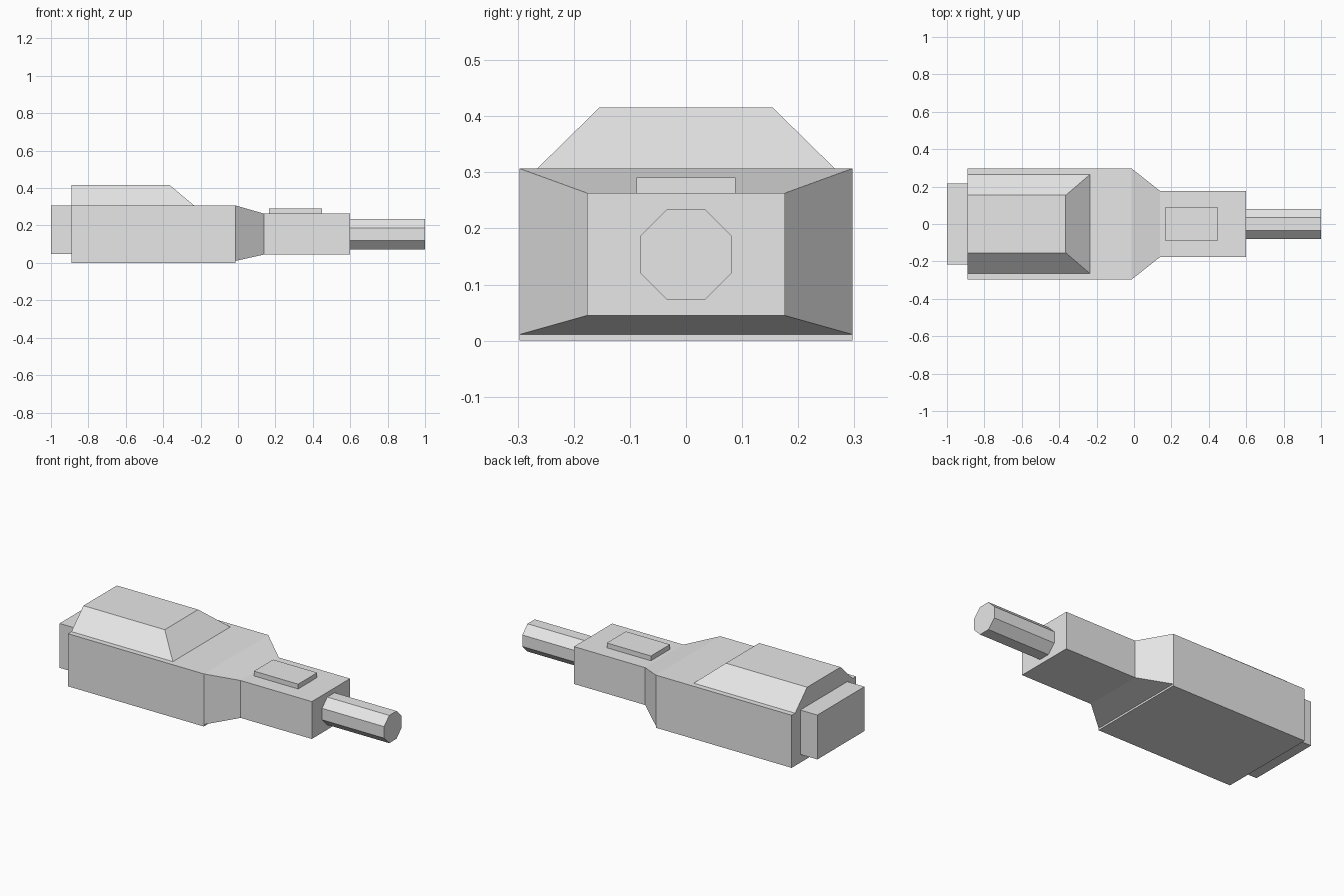
import bpy, bmesh, math

if "Cube" in bpy.data.objects:
    bpy.data.objects.remove(bpy.data.objects["Cube"])

grey = bpy.data.materials.new("light_grey")
grey.diffuse_color = (0.8, 0.8, 0.8, 1)
grey.use_nodes = True
grey.node_tree.nodes["Principled BSDF"].inputs["Base Color"].default_value = grey.diffuse_color


def loft(name, start, end):
    """Solid between two outlines, each a list of (x, y, z) points."""
    bm = bmesh.new()
    a = [bm.verts.new(p) for p in start]
    b = [bm.verts.new(p) for p in end]
    n = len(a)
    bm.faces.new(a)
    bm.faces.new(b[::-1])
    for i in range(n):
        j = (i + 1) % n
        bm.faces.new((a[j], a[i], b[i], b[j]))
    bmesh.ops.recalc_face_normals(bm, faces=bm.faces)
    mesh = bpy.data.meshes.new(name)
    bm.to_mesh(mesh)
    bm.free()
    mesh.materials.append(grey)
    obj = bpy.data.objects.new(name, mesh)
    bpy.context.collection.objects.link(obj)
    return obj


def section(x, half_y, z0, z1):
    """Rectangle facing along x."""
    return [(x, -half_y, z0), (x, half_y, z0), (x, half_y, z1), (x, -half_y, z1)]


def plan(x0, x1, half_y, z):
    """Rectangle facing along z."""
    return [(x0, -half_y, z), (x1, -half_y, z), (x1, half_y, z), (x0, half_y, z)]


def octagon(x, apothem, zc):
    r = apothem / math.cos(math.pi / 8)
    angles = [math.pi / 8 + k * math.pi / 4 for k in range(8)]
    return [(x, r * math.cos(t), zc + r * math.sin(t)) for t in angles]


# Main housing and rear block
loft("main_body", section(-0.89, 0.297, 0, 0.307), section(-0.013, 0.297, 0, 0.307))
loft("rear_block", section(-1.0, 0.217, 0.048, 0.307), section(-0.89, 0.217, 0.048, 0.307))

# Raised cover with sloped front and sides
loft("top_cover", plan(-0.89, -0.235, 0.265, 0.307), plan(-0.89, -0.365, 0.154, 0.416))

# Tapered neck and narrow front housing
loft("tapered_neck", section(-0.013, 0.297, 0.011, 0.307), section(0.14, 0.176, 0.045, 0.263))
loft("front_body", section(0.14, 0.176, 0.045, 0.263), section(0.6, 0.176, 0.045, 0.263))

# Small raised plate and eight-sided barrel
loft("top_plate", plan(0.165, 0.45, 0.088, 0.263), plan(0.165, 0.45, 0.088, 0.291))
loft("barrel", octagon(0.6, 0.081, 0.154), octagon(1.0, 0.081, 0.154))
